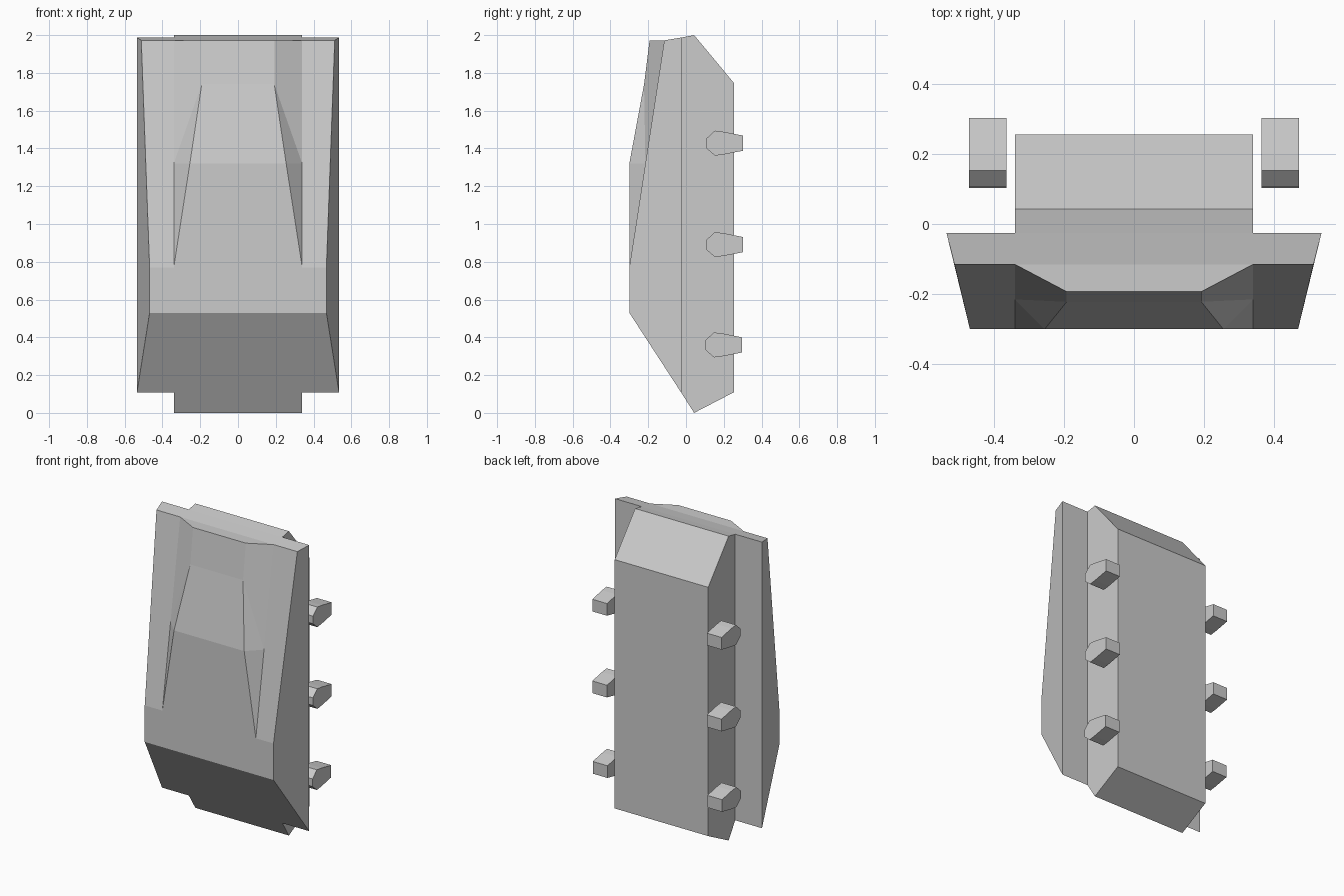
import bpy, bmesh

if "Cube" in bpy.data.objects:
    bpy.data.objects.remove(bpy.data.objects["Cube"])


def mesh_object(name, verts, faces):
    bm = bmesh.new()
    bv = [bm.verts.new(v) for v in verts]
    for f in faces:
        bm.faces.new([bv[i] for i in f])
    bmesh.ops.recalc_face_normals(bm, faces=bm.faces)
    me = bpy.data.meshes.new(name)
    bm.to_mesh(me)
    bm.free()
    ob = bpy.data.objects.new(name, me)
    bpy.context.collection.objects.link(ob)
    return ob


# Hull corners on the +x side; a lower-case letter means the mirrored corner
corners = {
    "A": (.34, .043, 0), "B": (.34, .255, .11), "C": (.34, .255, 1.745),
    "D": (.34, .043, 2), "E": (.34, -.025, 1.987), "F": (.535, -.025, 1.987),
    "G": (.34, -.115, 1.972), "H": (.512, -.115, 1.972),
    "I": (.192, -.193, 1.972), "J": (.192, -.222, 1.74),
    "K": (.255, -.30, 1.32), "L": (.34, -.30, .77), "M": (.34, -.215, 1.32),
    "N": (.468, -.30, .77), "O": (.468, -.30, .53),
    "P": (.535, -.025, .107), "Q": (.34, -.025, .107),
}
# Faces crossing the centre line: belly, ends, raised deck, sloped nose
centre = ["ABba", "BCcb", "CDdc", "DEed", "EGge", "GIig", "IJji", "JKkj",
          "KLlk", "LNOonl", "OPQAaqpo"]
# Faces repeated left and right: walls, sponsons, side decks, chamfers
side = ["ABCDEQ", "EFPQ", "FHNOP", "HGMLN", "EFHG", "GIJM", "JKM", "KLM"]

names = list(corners) + [k.lower() for k in corners]
verts = list(corners.values()) + [(-x, y, z) for x, y, z in corners.values()]
faces = centre + side + [f.swapcase()[::-1] for f in side]
# The centre faces share edges with the side faces, so the hull is one shell
mesh_object("hull", verts, [[names.index(c) for c in f] for f in faces])

# Six side blocks, extruded from one yz profile
profile = [(.107, -.028), (.107, .022), (.153, .064), (.200, .058),
           (.302, .038), (.302, -.042), (.200, -.062), (.153, -.068)]
n = len(profile)
for row, (z, dy) in enumerate([(1.43, 0), (.893, 0), (.362, -.005)]):
    for label, s in (("right", 1), ("left", -1)):
        v = [(s * x, y + dy, z + h) for x in (.363, .47) for y, h in profile]
        f = [list(range(n)), list(range(n, 2 * n))]
        f += [[i, (i + 1) % n, n + (i + 1) % n, n + i] for i in range(n)]
        mesh_object(f"side_block_{label}_{row + 1}", v, f)
